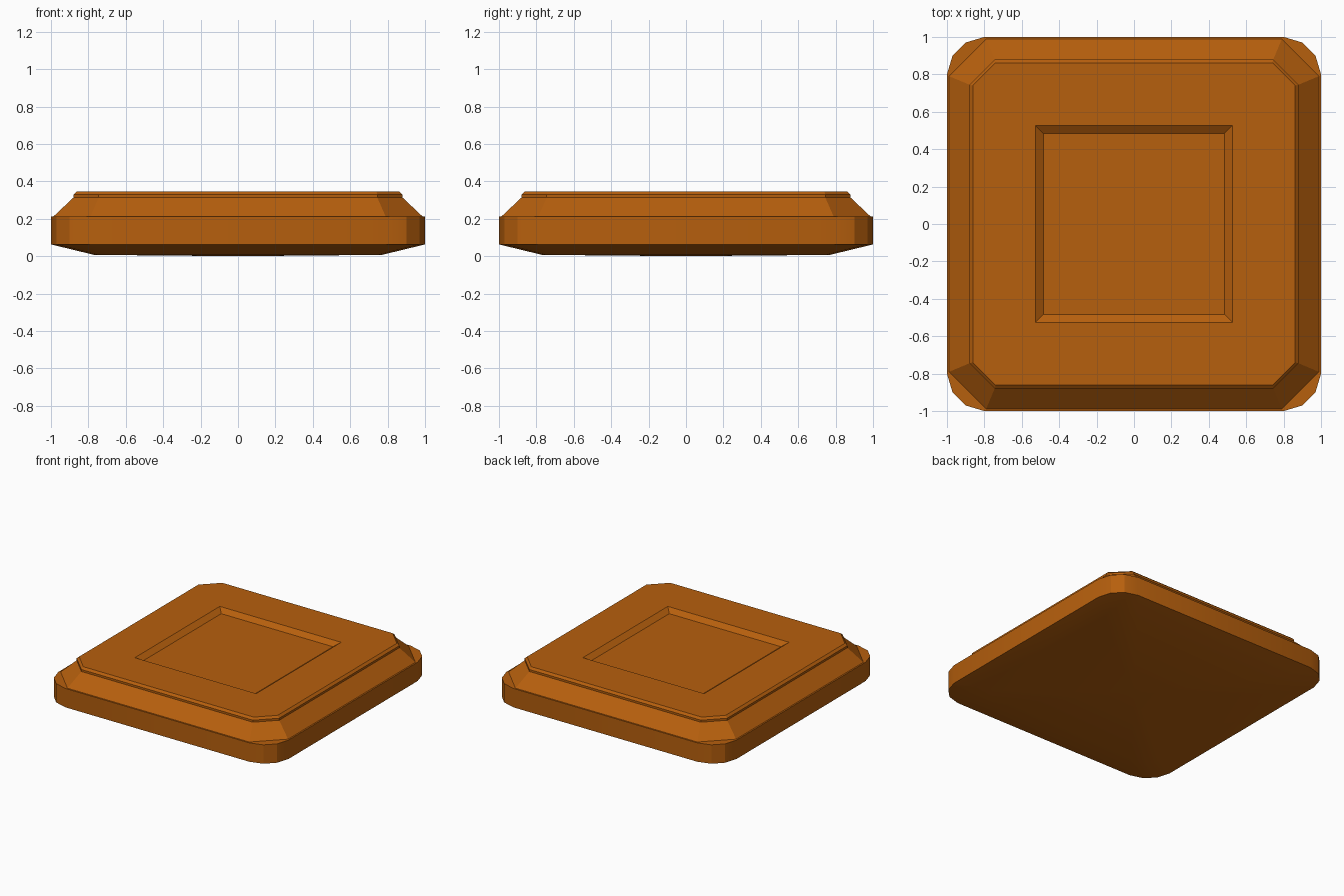
import bpy
import bmesh

if "Cube" in bpy.data.objects:
    bpy.data.objects.remove(bpy.data.objects["Cube"])

orange = bpy.data.materials.new("burnt_orange")
orange.diffuse_color = (0.47, 0.115, 0.004, 1)
orange.use_nodes = True
orange.node_tree.nodes["Principled BSDF"].inputs["Base Color"].default_value = orange.diffuse_color


def ring(bm, corner, z):
    """Closed loop: the corner points turned through four quadrants."""
    verts = []
    pts = corner
    for _ in range(4):
        verts += [bm.verts.new((x, y, z)) for x, y in pts]
        pts = [(-y, x) for x, y in pts]
    return verts


def bridge(bm, a, b):
    n = len(a)
    for i in range(n):
        j = (i + 1) % n
        bm.faces.new((a[i], a[j], b[j], b[i]))


def finish(bm, name, smooth_angle=0.0):
    bmesh.ops.recalc_face_normals(bm, faces=bm.faces)
    mesh = bpy.data.meshes.new(name)
    bm.to_mesh(mesh)
    bm.free()
    mesh.materials.append(orange)
    obj = bpy.data.objects.new(name, mesh)
    bpy.context.collection.objects.link(obj)
    if smooth_angle:
        bpy.ops.object.select_all(action='DESELECT')
        obj.select_set(True)
        bpy.context.view_layer.objects.active = obj
        bpy.ops.object.shade_smooth_by_angle(angle=smooth_angle)


def chamfer(side, cut):
    return [(side, cut), (cut, side)]


# Rounded base slab with a sloped, slightly domed underside
rounded = [(1, 0.8), (0.97, 0.9), (0.9, 0.97), (0.8, 1)]
bm = bmesh.new()
under = ring(bm, [(x * 0.77, y * 0.77) for x, y in rounded], 0.007)
low = ring(bm, rounded, 0.063)
high = ring(bm, rounded, 0.211)
bridge(bm, under, low)
bridge(bm, low, high)
bm.faces.new(high)
centre = bm.verts.new((0, 0, 0))
for i in range(len(under)):
    bm.faces.new((under[i], centre, under[(i + 1) % len(under)]))
finish(bm, "base_slab", 0.35)

# Sloped upper tier, thin cap and square recess in the top
bm = bmesh.new()
profile = [(0.988, 0.79, 0.211), (0.88, 0.745, 0.313),
           (0.88, 0.745, 0.329), (0.862, 0.74, 0.345)]
rings = [ring(bm, chamfer(s, c), z) for s, c, z in profile]
for a, b in zip(rings, rings[1:]):
    bridge(bm, a, b)
bm.faces.new(rings[0])
rim = ring(bm, [(0.527, 0.527)], 0.345)
floor = ring(bm, [(0.485, 0.485)], 0.315)
top = rings[-1]
for i in range(4):
    j = (i + 1) % 4
    bm.faces.new((top[2 * i], top[2 * i + 1], rim[i]))
    bm.faces.new((top[2 * i + 1], top[2 * j], rim[j], rim[i]))
bridge(bm, rim, floor)
bm.faces.new(floor)
finish(bm, "upper_tier")
